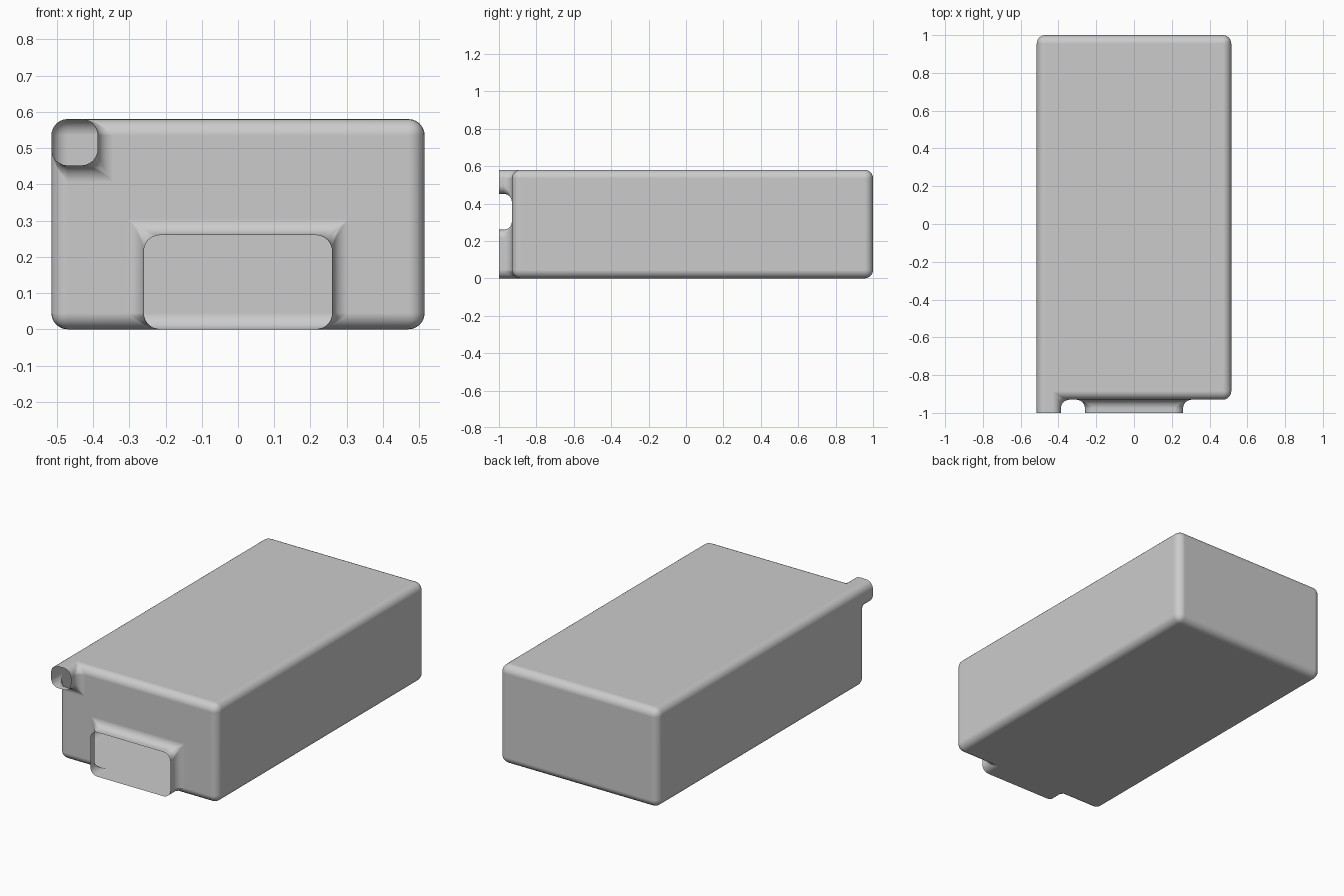
import bpy, bmesh

if "Cube" in bpy.data.objects:
    bpy.data.objects.remove(bpy.data.objects["Cube"])

# Key planes: box sides, front/back, open rim, top, post and duct limits
L, R = -0.515, 0.515
E, F, B = -1.0, -0.93, 1.0
T = 0.58
P, PZ = -0.387, 0.452      # corner spout
Q, QZ = 0.26, 0.26         # wide outlet
RADIUS = 0.045

# Open shell as flat panels (both outlets have no end face)
panels = [
    # top
    [(L, E, T), (P, E, T), (P, F, T), (R, F, T), (R, B, T), (L, B, T)],
    # bottom
    [(L, F, 0), (-Q, F, 0), (-Q, E, 0), (Q, E, 0), (Q, F, 0), (R, F, 0), (R, B, 0), (L, B, 0)],
    # left
    [(L, F, 0), (L, B, 0), (L, B, T), (L, E, T), (L, E, PZ), (L, F, PZ)],
    # right and back
    [(R, F, 0), (R, B, 0), (R, B, T), (R, F, T)],
    [(L, B, 0), (R, B, 0), (R, B, T), (L, B, T)],
    # front
    [(L, F, 0), (-Q, F, 0), (-Q, F, QZ), (Q, F, QZ), (Q, F, 0), (R, F, 0),
     (R, F, T), (P, F, T), (P, F, PZ), (L, F, PZ)],
    # corner spout side and underside
    [(P, F, T), (P, E, T), (P, E, PZ), (P, F, PZ)],
    [(P, F, PZ), (P, E, PZ), (L, E, PZ), (L, F, PZ)],
    # wide outlet top
    [(-Q, F, QZ), (Q, F, QZ), (Q, E, QZ), (-Q, E, QZ)],
]
# wide outlet sides
panels += [[(x, F, 0), (x, F, QZ), (x, E, QZ), (x, E, 0)] for x in (-Q, Q)]

bm = bmesh.new()
cache = {}
for panel in panels:
    verts = []
    for co in panel:
        if co not in cache:
            cache[co] = bm.verts.new(co)
        verts.append(cache[co])
    bm.faces.new(verts)
bmesh.ops.recalc_face_normals(bm, faces=bm.faces[:])

# Make sure the normals point outward
bm.faces.ensure_lookup_table()
if bm.faces[0].normal.z < 0:
    bmesh.ops.reverse_faces(bm, faces=bm.faces[:])

# Round every edge except the open rims
bmesh.ops.bevel(bm, geom=[e for e in bm.edges if not e.is_boundary],
                offset=RADIUS, offset_type='OFFSET', segments=6, profile=0.5,
                affect='EDGES', clamp_overlap=True)
for f in bm.faces:
    f.smooth = True

mesh = bpy.data.meshes.new("housing_shell")
bm.to_mesh(mesh)
bm.free()
shell = bpy.data.objects.new("housing_shell", mesh)
bpy.context.collection.objects.link(shell)

# Keep the large panels flat under smooth shading
wn = shell.modifiers.new("flat_panels", 'WEIGHTED_NORMAL')
wn.weight = 100
